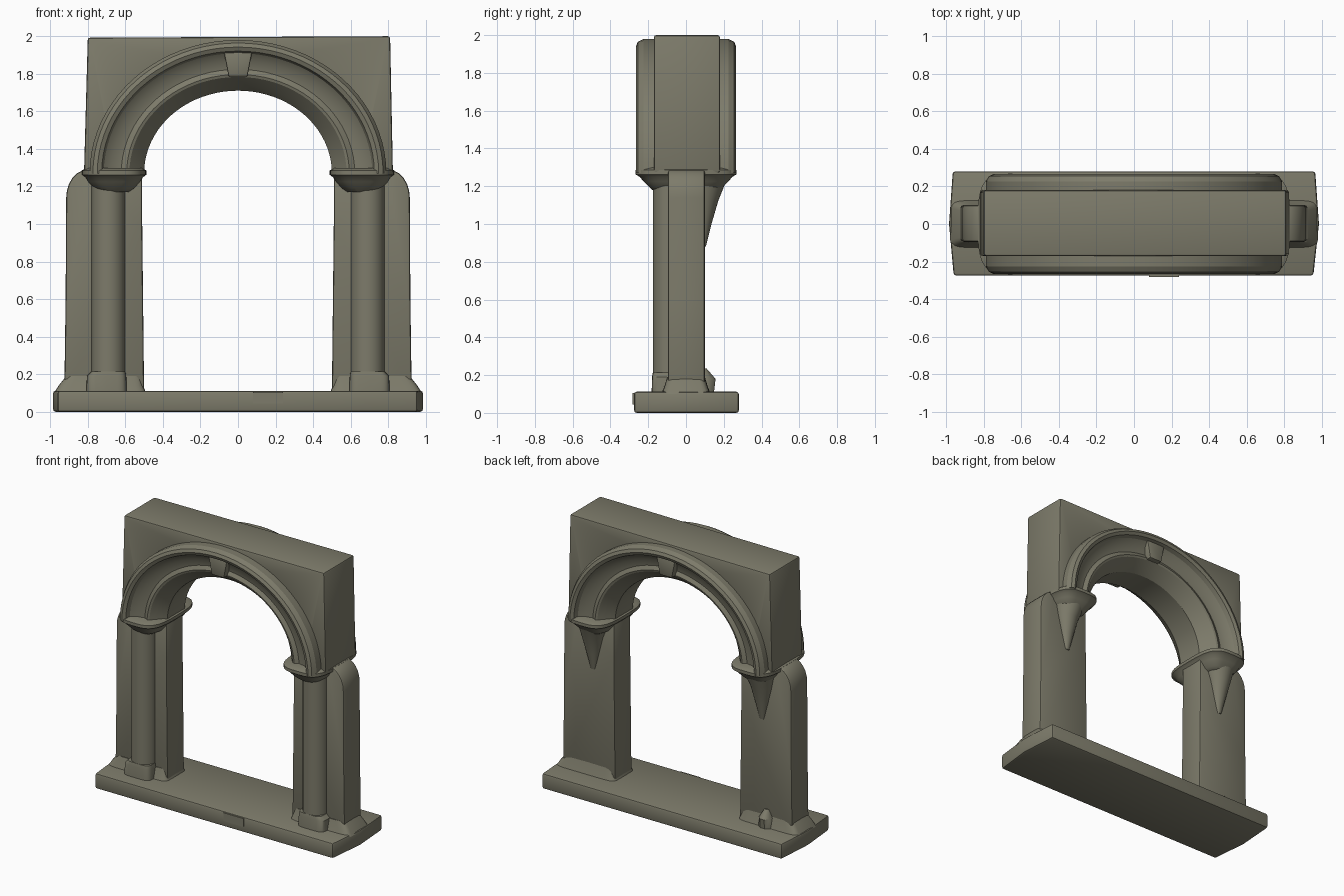
import bpy, bmesh
from math import sin, cos, pi, radians
from mathutils import Vector

cube = bpy.data.objects.get("Cube")
if cube:
    bpy.data.objects.remove(cube, do_unlink=True)

stone = bpy.data.materials.new("weathered stone")
stone.use_nodes = True
COLOR = (0.205, 0.198, 0.145, 1)
stone.diffuse_color = COLOR
stone.node_tree.nodes["Principled BSDF"].inputs["Base Color"].default_value = COLOR

SPRING = 1.27   # height where the arch starts


def finish(name, bm, mirror=False, bevel=0.0, angle=35):
    """Turn a bmesh into a shaded object, optionally bevelled and mirrored."""
    bmesh.ops.recalc_face_normals(bm, faces=bm.faces)
    if bevel:
        edges = [e for e in bm.edges if e.calc_face_angle(0) > radians(40)]
        bmesh.ops.bevel(bm, geom=edges, offset=bevel, segments=2,
                        profile=0.5, affect='EDGES')
    me = bpy.data.meshes.new(name)
    bm.to_mesh(me)
    bm.free()
    me.materials.append(stone)
    ob = bpy.data.objects.new(name, me)
    bpy.context.collection.objects.link(ob)
    bpy.ops.object.select_all(action='DESELECT')
    ob.select_set(True)
    bpy.context.view_layer.objects.active = ob
    bpy.ops.object.shade_smooth_by_angle(angle=radians(angle))
    if mirror:
        ob.modifiers.new("Mirror", 'MIRROR').use_mirror_merge = False
    return ob


def prism(name, points, low, high, axis, **kw):
    """Extrude an outline along y (points are x, z) or z (points are x, y)."""
    bm = bmesh.new()
    place = (lambda p: (p[0], low, p[1])) if axis == 'Y' else (lambda p: (*p, low))
    face = bm.faces.new([bm.verts.new(place(p)) for p in points])
    move = Vector((0, high - low, 0)) if axis == 'Y' else Vector((0, 0, high - low))
    out = bmesh.ops.extrude_face_region(bm, geom=[face], use_keep_orig=True)
    bmesh.ops.translate(bm, vec=move,
                        verts=[v for v in out["geom"] if isinstance(v, bmesh.types.BMVert)])
    return finish(name, bm, **kw)


def loft(name, rings, power=1.0, n=28, **kw):
    """Skin rings of (x, y, z, half width, half depth); power < 1 squares them off."""
    bm = bmesh.new()

    def sq(v):
        return (1 if v >= 0 else -1) * abs(v) ** power
    loops = [[bm.verts.new((cx + hx * sq(cos(2 * pi * i / n)),
                            cy + hy * sq(sin(2 * pi * i / n)), z)) for i in range(n)]
             for cx, cy, z, hx, hy in rings]
    for a, b in zip(loops, loops[1:]):
        for i in range(n):
            j = (i + 1) % n
            bm.faces.new((a[i], a[j], b[j], b[i]))
    bm.faces.new(loops[0])
    bm.faces.new(loops[-1])
    return finish(name, bm, **kw)


def arch_point(t, a):
    """Point on the arch: t runs from the inner edge (0) to the outer edge (1)."""
    return (0.5 + 0.29 * t) * cos(a), SPRING + (0.44 + 0.27 * t) * sin(a)


# Base slab with slightly bowed ends
prism("base_slab", [(-0.96, -0.275), (0.955, -0.275), (0.985, 0), (0.965, 0.28),
                    (-0.965, 0.28), (-0.985, 0)], 0, 0.112, 'Z', bevel=0.014)
prism("base_front_plate", [(0.08, 0.045), (0.24, 0.045), (0.24, 0.105), (0.08, 0.105)],
      -0.282, -0.27, 'Y')

# Piers with rounded outer shoulders
shoulder = [(0.80 + 0.115 * cos(a), 1.14 + 0.15 * sin(a))
            for a in [i * pi / 12 for i in range(7)]]
prism("piers", [(0.5, 0.1), (0.925, 0.1), (0.918, 0.6)] + shoulder +
      [(0.51, 1.28), (0.51, 1.0)], -0.095, 0.1, 'Y', mirror=True, bevel=0.012)
loft("pier_feet", [(0.735, 0, 0.10, 0.245, 0.13), (0.73, 0, 0.14, 0.225, 0.115),
                   (0.715, 0, 0.19, 0.20, 0.10)], power=0.25, mirror=True)

# Engaged front columns, with their feet
loft("front_columns", [(0.69, -0.085, 0.1, 0.09, 0.09), (0.69, -0.085, 1.22, 0.09, 0.09)],
     mirror=True)
loft("column_feet", [(0.70, -0.09, 0.10, 0.108, 0.092), (0.70, -0.09, 0.19, 0.105, 0.09),
                     (0.69, -0.09, 0.215, 0.09, 0.085)], power=0.4, mirror=True)
loft("back_foot_lump", [(-0.72, 0.09, 0.10, 0.06, 0.06), (-0.72, 0.09, 0.18, 0.05, 0.07),
                        (-0.72, 0.09, 0.235, 0.02, 0.02)], n=10)

# Capitals: bowl flaring up to a thin lip, and a tapering bracket at the back
loft("capitals", [(0.66, 0, 1.17, 0.08, 0.165), (0.66, 0, 1.19, 0.11, 0.19),
                  (0.66, 0, 1.225, 0.14, 0.225), (0.66, 0, 1.25, 0.155, 0.245),
                  (0.66, 0, 1.262, 0.172, 0.268), (0.66, 0, 1.285, 0.172, 0.268),
                  (0.66, 0, 1.298, 0.15, 0.24)], power=0.6, n=40, mirror=True)
loft("back_brackets", [(0.68, 0.09, 0.88, 0.02, 0.015), (0.68, 0.09, 1.0, 0.05, 0.045),
                       (0.68, 0.09, 1.12, 0.08, 0.08), (0.67, 0.09, 1.22, 0.11, 0.12)],
     mirror=True)

# Upper wall with the arched opening cut from its outline
STEPS = 40
opening = [arch_point(0.5, pi * i / STEPS) for i in range(STEPS + 1)]
prism("upper_wall", [(-0.82, SPRING), (-0.80, 1.992), (0.81, 2.0), (0.825, SPRING)] + opening,
      -0.17, 0.18, 'Y', bevel=0.012)

# Moulded arch ring: half section of (t, depth), repeated front and back
half = [(0.0, 0.10), (0.10, 0.14), (0.27, 0.195), (0.32, 0.20), (0.42, 0.185), (0.60, 0.195),
        (0.74, 0.225), (0.78, 0.255), (0.86, 0.265), (0.94, 0.255), (1.0, 0.225), (1.0, 0.15)]
section = [(t, -d) for t, d in reversed(half)] + half
bm = bmesh.new()
rows = []
for i in range(STEPS + 1):
    row = []
    for t, d in section:
        x, z = arch_point(t, pi * i / STEPS)
        row.append(bm.verts.new((x, d, z)))
    rows.append(row)
count = len(section)
for a, b in zip(rows, rows[1:]):
    for k in range(count):
        m = (k + 1) % count
        bm.faces.new((a[k], a[m], b[m], b[k]))
bm.faces.new(rows[0])
bm.faces.new(rows[-1])
finish("arch_ring", bm, angle=28)

# Keystones on both faces
for side, low, high in (("front", -0.235, -0.12), ("back", 0.12, 0.235)):
    prism(side + "_keystone", [(-0.05, 1.785), (0.05, 1.785), (0.075, 1.915), (-0.075, 1.915)],
          low, high, 'Y', bevel=0.008)
